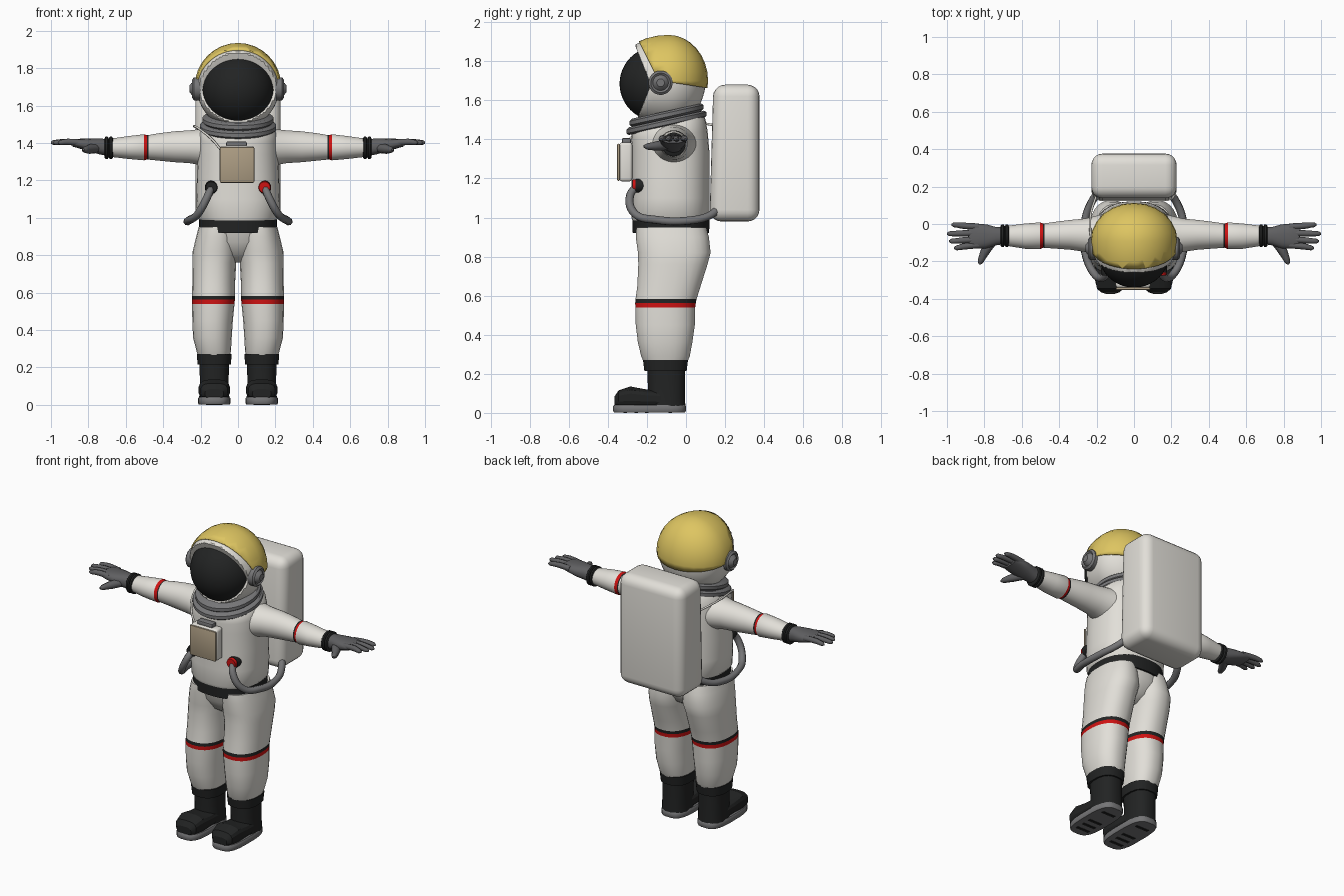
import bpy, bmesh, math
from mathutils import Vector

COLOURS = {
    "suit_white": (0.76, 0.74, 0.69), "gold": (0.73, 0.56, 0.12), "black": (0.016, 0.017, 0.017),
    "metal_gray": (0.18, 0.18, 0.185), "glove_gray": (0.115, 0.115, 0.12),
    "red": (0.62, 0.006, 0.006), "tan": (0.42, 0.34, 0.23),
}
MATS = {}
for n, c in COLOURS.items():
    MATS[n] = bpy.data.materials.new(n)
    MATS[n].diffuse_color = (*c, 1)
SIDES = ((1, "right"), (-1, "left"))


def finish(name, bm, mats, rule=None, s=1, angle=40):
    """Mirror by s, colour by rule(face centre), shade and link."""
    if isinstance(mats, str):
        mats = [mats]
    if rule:
        for f in bm.faces:
            f.material_index = rule(f.calc_center_median())
    for v in bm.verts:
        v.co.x *= s
    bmesh.ops.recalc_face_normals(bm, faces=bm.faces)
    me = bpy.data.meshes.new(name)
    bm.to_mesh(me)
    bm.free()
    for m in mats:
        me.materials.append(MATS[m])
    ob = bpy.data.objects.new(name, me)
    bpy.context.collection.objects.link(ob)
    shade(ob, angle)
    return ob


def shade(ob, angle=40):
    bpy.ops.object.select_all(action='DESELECT')
    ob.select_set(True)
    bpy.context.view_layer.objects.active = ob
    bpy.ops.object.shade_smooth_by_angle(angle=math.radians(angle))


def loft(name, axis, rings, mats, n=28, e=2.0, rule=None, s=1, angle=40, warp=None):
    """Skin superellipse rings (position, centre u, centre v, radius u, radius v)."""
    bm = bmesh.new()
    loops = []
    for p, cu, cv, ru, rv in rings:
        loop = []
        for i in range(n):
            a = 2 * math.pi * (i + 0.5) / n
            c, d = math.cos(a), math.sin(a)
            u = cu + ru * math.copysign(abs(c) ** (2 / e), c)
            v = cv + rv * math.copysign(abs(d) ** (2 / e), d)
            co = Vector({'x': (p, u, v), 'y': (u, p, v), 'z': (u, v, p)}[axis])
            loop.append(bm.verts.new(warp(co) if warp else co))
        loops.append(loop)
    for a, b in zip(loops, loops[1:]):
        for i in range(n):
            j = (i + 1) % n
            bm.faces.new((a[i], a[j], b[j], b[i]))
    bm.faces.new(loops[0])
    bm.faces.new(loops[-1])
    return finish(name, bm, mats, rule, s, angle)


def box(name, centre, size, mat, bevel=0.0, seg=3, s=1):
    bm = bmesh.new()
    bmesh.ops.create_cube(bm, size=1)
    for v in bm.verts:
        v.co = Vector(centre) + Vector([a * b for a, b in zip(v.co, size)])
    if bevel:
        bmesh.ops.bevel(bm, geom=bm.edges[:], offset=bevel, segments=seg, profile=0.5, affect='EDGES')
    return finish(name, bm, mat, s=s)


def tube(name, pts, mat, s=1, res=6):
    """Smooth tube through points (x, y, z, radius)."""
    cu = bpy.data.curves.new(name, 'CURVE')
    cu.dimensions = '3D'
    cu.bevel_depth, cu.bevel_resolution, cu.resolution_u = 1.0, 2, res
    cu.use_fill_caps = True
    sp = cu.splines.new('BEZIER')
    sp.bezier_points.add(len(pts) - 1)
    for b, (x, y, z, r) in zip(sp.bezier_points, pts):
        b.co, b.radius = (x * s, y, z), r
        b.handle_left_type = b.handle_right_type = 'AUTO'
    cu.materials.append(MATS[mat])
    ob = bpy.data.objects.new(name, cu)
    bpy.context.collection.objects.link(ob)
    bpy.ops.object.select_all(action='DESELECT')
    ob.select_set(True)
    bpy.context.view_layer.objects.active = ob
    bpy.ops.object.convert(target='MESH')
    shade(bpy.context.view_layer.objects.active, 50)


def ball(centre, radii, front=None, u=40, v=24):
    """Ellipsoid bmesh; front is a separate y radius for the -y half."""
    bm = bmesh.new()
    bmesh.ops.create_uvsphere(bm, u_segments=u, v_segments=v, radius=1)
    for w in bm.verts:
        ry = front if front and w.co.y < 0 else radii[1]
        w.co = Vector((w.co.x * radii[0], w.co.y * ry, w.co.z * radii[2])) + Vector(centre)
    return bm


# helmet with a V-shaped face opening, visor and gold cap
bm = ball((0, -0.09, 1.70), (0.22, 0.19, 0.225), 0.30, 64, 48)
for w in bm.verts:
    w.co.y = max(w.co.y, -0.18 - 0.4 * abs(w.co.z - 1.68))
finish("helmet", bm, "suit_white", angle=35)
finish("visor", ball((0, -0.15, 1.685), (0.192, 0.19, 0.19)), "black")
bm = ball((0, -0.09, 1.70), (0.232, 0.203, 0.235), 0.30, 24, 16)
for co, no in (((0, -0.15, 1.72), (0, -1, -0.5)), ((0, -0.08, 1.692), (0, -0.15, -1))):
    bmesh.ops.bisect_plane(bm, geom=bm.verts[:] + bm.edges[:] + bm.faces[:],
                           plane_co=co, plane_no=no, clear_outer=True)
cap = finish("gold_cap", bm, "gold")
mod = cap.modifiers.new("thickness", 'SOLIDIFY')
mod.thickness, mod.offset = 0.012, -1


# tilted neck rings
def tilt(co):
    if co.z > 1.38:
        co.z += (co.y + 0.1) * 0.22 * min(1, (co.z - 1.38) / 0.08)
    return co


for k, (z, r) in enumerate(((1.485, 0.205), (1.525, 0.19))):
    loft(f"neck_ring_{k}", 'z', [(z - 0.02, 0, -0.1, r - 0.012, r - 0.012), (z - 0.01, 0, -0.1, r, r),
                                (z + 0.01, 0, -0.1, r, r), (z + 0.02, 0, -0.1, r - 0.012, r - 0.012)],
         "metal_gray", 36, warp=tilt)

# torso, belt, hips
loft("torso", 'z', [(0.985, 0, -0.08, 0.205, 0.195), (1.0, 0, -0.08, 0.218, 0.2), (1.1, 0, -0.08, 0.224, 0.2),
                    (1.22, 0, -0.08, 0.22, 0.2), (1.34, 0, -0.08, 0.215, 0.2), (1.42, 0, -0.085, 0.212, 0.196),
                    (1.46, 0, -0.09, 0.205, 0.19), (1.485, 0, -0.095, 0.185, 0.18)],
     "suit_white", 40, 2.4, warp=tilt)
loft("belt", 'z', [(0.92, 0, -0.077, 0.21, 0.196), (1.0, 0, -0.077, 0.21, 0.198)], "black", 40, 2.4)
loft("hips", 'z', [(0.95, 0, -0.075, 0.2, 0.185), (0.87, 0, -0.068, 0.19, 0.172),
                   (0.80, 0, -0.065, 0.12, 0.13), (0.76, 0, -0.065, 0.04, 0.07)], "suit_white", 36, 2.3)

# backpack, slightly deeper at the bottom
bm = bmesh.new()
bmesh.ops.create_cube(bm, size=1)
for v in bm.verts:
    v.co = Vector((v.co.x * 0.456, 0.248 + v.co.y * 0.256, 1.33 + v.co.z * 0.70))
    if v.co.y < 0.2 and v.co.z > 1.33:
        v.co.y += 0.02
bmesh.ops.bevel(bm, geom=bm.edges[:], offset=0.06, segments=5, profile=0.5, affect='EDGES')
finish("backpack", bm, "suit_white")

# chest control box
box("chest_box", (-0.005, -0.308, 1.285), (0.186, 0.066, 0.2), "suit_white", 0.015)
box("chest_plate", (-0.005, -0.346, 1.283), (0.184, 0.014, 0.19), "tan", 0.006, 2)
box("chest_tab", (-0.008, -0.305, 1.393), (0.11, 0.045, 0.03), "metal_gray", 0.008, 2)
tube("shoulder_cable", [(-0.2, 0.16, 1.47, 0.006), (-0.235, 0.02, 1.49, 0.006), (-0.2, -0.17, 1.47, 0.006),
                        (-0.13, -0.28, 1.41, 0.006), (-0.09, -0.3, 1.36, 0.006)], "suit_white")

for s, side in SIDES:
    # ear pieces
    loft(f"ear_{side}", 'x', [(0.2, -0.13, 1.69, 0.062, 0.062), (0.235, -0.13, 1.69, 0.062, 0.062),
                              (0.245, -0.13, 1.69, 0.05, 0.05), (0.238, -0.13, 1.69, 0.04, 0.04),
                              (0.25, -0.13, 1.69, 0.03, 0.03), (0.258, -0.13, 1.69, 0.02, 0.02)],
         "metal_gray", 24, s=s, angle=25)

    # arm with a stripe at the elbow step
    loft(f"arm_{side}", 'x', [(0.14, -0.065, 1.375, 0.125, 0.11), (0.2, -0.063, 1.378, 0.108, 0.097),
                              (0.26, -0.06, 1.38, 0.09, 0.088), (0.34, -0.058, 1.38, 0.08, 0.083),
                              (0.42, -0.06, 1.379, 0.072, 0.074), (0.478, -0.062, 1.377, 0.066, 0.066),
                              (0.486, -0.062, 1.377, 0.065, 0.065), (0.502, -0.063, 1.377, 0.072, 0.07),
                              (0.58, -0.065, 1.376, 0.068, 0.062), (0.65, -0.064, 1.375, 0.058, 0.053),
                              (0.69, -0.063, 1.375, 0.052, 0.048)],
         ["suit_white", "black", "red"], s=s,
         rule=lambda c: 1 if 0.478 < c.x < 0.486 else 2 if 0.486 < c.x < 0.502 else 0)
    for k in range(2):
        x = 0.668 + 0.023 * k
        loft(f"wrist_cuff_{k}_{side}", 'x', [(x, -0.063, 1.374, 0.052, 0.052), (x + 0.006, -0.063, 1.374, 0.061, 0.061),
             (x + 0.017, -0.063, 1.374, 0.061, 0.061), (x + 0.023, -0.063, 1.374, 0.052, 0.052)], "black", 20, s=s)

    # glove: palm, four fingers, thumb
    loft(f"palm_{side}", 'x', [(0.70, -0.063, 1.376, 0.046, 0.045), (0.74, -0.065, 1.382, 0.05, 0.043),
                               (0.79, -0.066, 1.388, 0.065, 0.036), (0.85, -0.066, 1.397, 0.067, 0.026),
                               (0.885, -0.066, 1.399, 0.06, 0.018)], "glove_gray", 20, 2.4, s=s)
    for k, (y0, y1, x1) in enumerate(((-0.015, -0.004, 0.975), (-0.048, -0.052, 1.0),
                                      (-0.082, -0.092, 0.988), (-0.112, -0.128, 0.962))):
        tube(f"finger_{k}_{side}", [(0.83, y0, 1.4, 0.018), (0.91, (y0 + y1) / 2, 1.406, 0.017),
                                    (x1 - 0.012, y1, 1.402, 0.013), (x1, y1, 1.4, 0.005)], "glove_gray", s, 3)
    tube(f"thumb_{side}", [(0.75, -0.08, 1.375, 0.028), (0.795, -0.145, 1.367, 0.025),
                           (0.82, -0.2, 1.364, 0.016), (0.826, -0.216, 1.365, 0.006)], "glove_gray", s, 3)

    # leg with knee stripes
    loft(f"leg_{side}", 'z', [(0.95, 0.105, -0.075, 0.106, 0.18), (0.90, 0.112, -0.07, 0.112, 0.188),
                              (0.82, 0.12, -0.06, 0.123, 0.187), (0.76, 0.127, -0.067, 0.118, 0.178),
                              (0.65, 0.13, -0.087, 0.115, 0.163), (0.583, 0.131, -0.102, 0.115, 0.157),
                              (0.563, 0.131, -0.105, 0.115, 0.156), (0.54, 0.132, -0.106, 0.114, 0.154),
                              (0.45, 0.136, -0.106, 0.109, 0.152), (0.36, 0.137, -0.107, 0.104, 0.14),
                              (0.29, 0.13, -0.105, 0.093, 0.125), (0.26, 0.128, -0.105, 0.086, 0.112)],
         ["suit_white", "black", "red"], 28, 2.3, s=s,
         rule=lambda c: 1 if 0.563 < c.z < 0.583 else 2 if 0.54 < c.z < 0.563 else 0)

    # boot: cuff, shaft, toe, sole, treads
    loft(f"boot_cuff_{side}", 'z', [(0.215, 0.127, -0.105, 0.09, 0.11), (0.272, 0.127, -0.105, 0.095, 0.117)],
         "black", 16, 2.5, s=s)
    loft(f"boot_shaft_{side}", 'z', [(0.035, 0.127, -0.1, 0.082, 0.098), (0.12, 0.127, -0.1, 0.078, 0.096),
                                     (0.225, 0.127, -0.102, 0.08, 0.098)], "black", 16, 2.5, s=s)
    loft(f"boot_toe_{side}", 'y', [(-0.08, 0.127, 0.07, 0.078, 0.045), (-0.2, 0.127, 0.074, 0.08, 0.046),
                                   (-0.285, 0.127, 0.08, 0.084, 0.056), (-0.345, 0.127, 0.073, 0.072, 0.043),
                                   (-0.366, 0.127, 0.06, 0.05, 0.025)], "black", 16, 3, s=s, angle=25)
    loft(f"sole_{side}", 'z', [(0.003, 0.127, -0.187, 0.084, 0.183), (0.01, 0.127, -0.187, 0.088, 0.187),
                               (0.034, 0.127, -0.187, 0.088, 0.187), (0.041, 0.127, -0.187, 0.083, 0.182)],
         "metal_gray", 24, 3.2, s=s)
    for k, y in enumerate((-0.31, -0.255, -0.2, -0.08)):
        box(f"tread_{k}_{side}", (0.127, y, 0.003), (0.09, 0.018, 0.006), "black", s=s)

    # hose and its chest connector
    tube(f"hose_{side}", [(0.142, -0.25, 1.165, 0.021), (0.165, -0.287, 1.11, 0.021), (0.215, -0.262, 1.02, 0.021),
                          (0.262, -0.15, 0.988, 0.021), (0.262, 0.02, 0.985, 0.021),
                          (0.225, 0.12, 1.01, 0.021), (0.18, 0.18, 1.06, 0.021)], "metal_gray", s)
    loft(f"hose_socket_{side}", 'y', [(-0.21, 0.142, 1.163, 0.036, 0.036), (-0.258, 0.142, 1.163, 0.036, 0.036)],
         "black", 20, s=s)
    loft(f"hose_collar_{side}", 'y', [(-0.255, 0.142, 1.163, 0.034, 0.034), (-0.275, 0.142, 1.163, 0.03, 0.03)],
         "red" if s > 0 else "black", 20, s=s)
